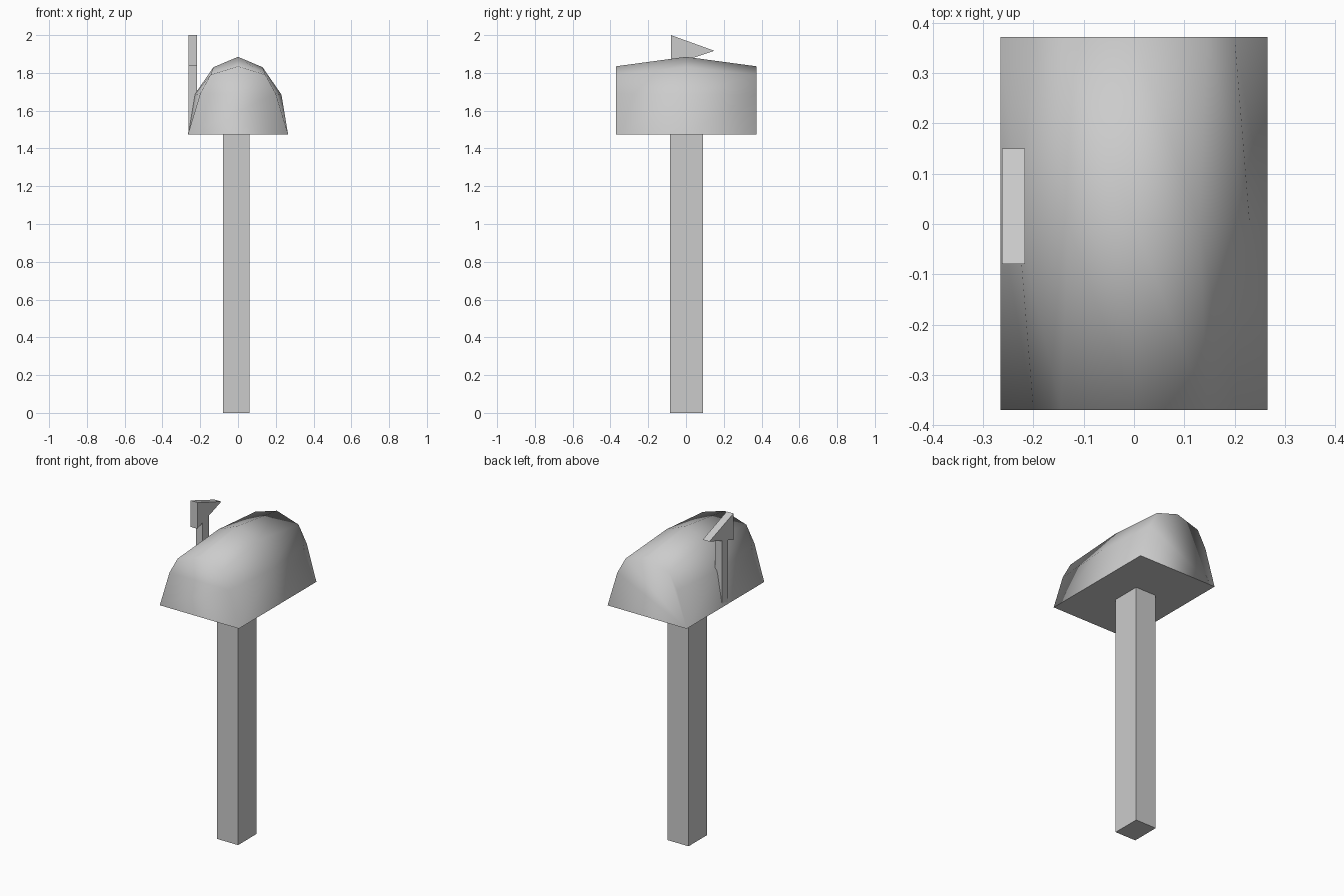
import bpy, bmesh

if "Cube" in bpy.data.objects:
    bpy.data.objects.remove(bpy.data.objects["Cube"])


def make_object(name, bm):
    bmesh.ops.recalc_face_normals(bm, faces=bm.faces)
    mesh = bpy.data.meshes.new(name)
    bm.to_mesh(mesh)
    bm.free()
    obj = bpy.data.objects.new(name, mesh)
    bpy.context.collection.objects.link(obj)
    return obj


def box(name, lo, hi):
    bm = bmesh.new()
    bmesh.ops.create_cube(bm, size=1)
    for v in bm.verts:
        for i in range(3):
            v.co[i] = lo[i] if v.co[i] < 0 else hi[i]
    return make_object(name, bm)


def extrude_x(name, profile, x0, x1):
    bm = bmesh.new()
    a, b = ([bm.verts.new((x, y, z)) for y, z in profile] for x in (x0, x1))
    bm.faces.new(a)
    bm.faces.new(b)
    for i in range(len(a)):
        j = (i + 1) % len(a)
        bm.faces.new((a[i], a[j], b[j], b[i]))
    return make_object(name, bm)


# Ground post
box("post", (-0.08, -0.085, 0), (0.06, 0.09, 1.48))

# Domed letter box: half profiles mirrored, lofted front to back
end = [(0.265, 1.475), (0.2, 1.69), (0.145, 1.79), (0, 1.835)]
middle = [(0.265, 1.475), (0.23, 1.685), (0.13, 1.83), (0, 1.885)]
bm = bmesh.new()
rings = []
for y, half in ((-0.37, end), (0, middle), (0.372, end)):
    outline = half + [(-x, z) for x, z in reversed(half[:-1])]
    rings.append([bm.verts.new((x, y, z)) for x, z in outline])
for a, b in zip(rings, rings[1:]):
    for i in range(len(a) - 1):
        bm.faces.new((a[i], a[i + 1], b[i + 1], b[i]))
bm.faces.new(rings[0])
bm.faces.new(rings[-1])
for f in bm.faces:
    f.smooth = True

# Flat underside with a crisp rim
bottom = bm.faces.new([r[0] for r in rings] + [r[-1] for r in reversed(rings)])
for e in bottom.edges:
    e.smooth = False
make_object("letter_box", bm)

# Signal flag on the left side
box("flag_pole", (-0.262, -0.03, 1.48), (-0.217, 0.03, 1.9))
extrude_x("flag", [(-0.08, 2.0), (0.15, 1.917), (-0.08, 1.84)], -0.262, -0.217)
